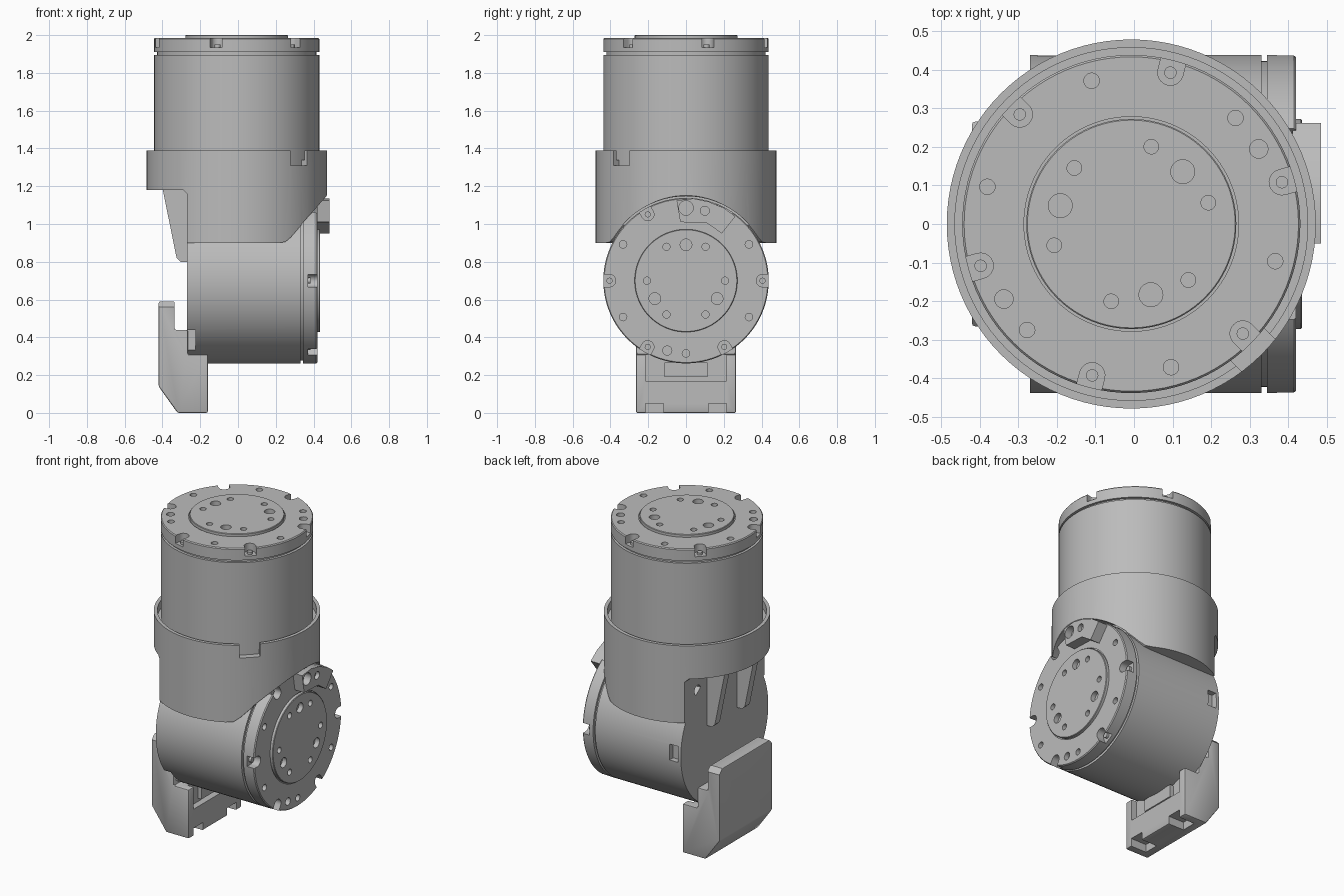
import bpy, bmesh
from math import sin, cos, pi, radians
from mathutils import Matrix, Vector

if "Cube" in bpy.data.objects:
    bpy.data.objects.remove(bpy.data.objects["Cube"])

grey = bpy.data.materials.new("machined grey")
grey.use_nodes = True
grey.diffuse_color = (0.5, 0.5, 0.5, 1)
grey.node_tree.nodes["Principled BSDF"].inputs["Base Color"].default_value = (0.5, 0.5, 0.5, 1)


def make(name, bm):
    bmesh.ops.recalc_face_normals(bm, faces=bm.faces)
    mesh = bpy.data.meshes.new(name)
    bm.to_mesh(mesh)
    bm.free()
    mesh.materials.append(grey)
    obj = bpy.data.objects.new(name, mesh)
    bpy.context.collection.objects.link(obj)
    return obj


def lathe(name, profile, segs=96):
    """Solid of revolution about z from (radius, height) pairs."""
    bm = bmesh.new()
    rings = [[bm.verts.new((r * cos(2 * pi * i / segs), r * sin(2 * pi * i / segs), z))
              for i in range(segs)] for r, z in profile]
    for a, b in zip(rings, rings[1:]):
        for i in range(segs):
            j = (i + 1) % segs
            bm.faces.new((a[i], a[j], b[j], b[i]))
    bm.faces.new(rings[0])
    bm.faces.new(rings[-1])
    return make(name, bm)


def prism(name, points, axis, lo, hi):
    """Extrude a flat outline along an axis; points hold the other two coordinates in order."""
    def put(p, d):
        c = list(p)
        c.insert("xyz".index(axis), d)
        return c
    bm = bmesh.new()
    a = [bm.verts.new(put(p, lo)) for p in points]
    b = [bm.verts.new(put(p, hi)) for p in points]
    bm.faces.new(a)
    bm.faces.new(b)
    for i in range(len(a)):
        j = (i + 1) % len(a)
        bm.faces.new((a[i], a[j], b[j], b[i]))
    return make(name, bm)


def box(name, x, y, z):
    return prism(name, [(x[0], y[0]), (x[1], y[0]), (x[1], y[1]), (x[0], y[1])], "z", *z)


def disc(name, u, v, r, axis, lo, hi, segs=20):
    ring = [(u + r * cos(2 * pi * i / segs), v + r * sin(2 * pi * i / segs)) for i in range(segs)]
    return prism(name, ring, axis, lo, hi)


def bake(obj):
    dg = bpy.context.evaluated_depsgraph_get()
    mesh = bpy.data.meshes.new_from_object(obj.evaluated_get(dg))
    obj.modifiers.clear()
    obj.data = mesh


def carve(obj, cutters, operation="DIFFERENCE"):
    for c in cutters:
        c.hide_render = True
        m = obj.modifiers.new("carve", "BOOLEAN")
        m.operation, m.solver, m.object = operation, "EXACT", c
    bake(obj)
    for c in cutters:
        bpy.data.objects.remove(c)


# Rotary joint, built once along z with its mounting face at zero
joint = lathe("upper_joint", [
    (0.438, -0.69), (0.438, -0.09), (0.422, -0.09), (0.422, -0.075), (0.438, -0.075),
    (0.438, -0.006), (0.433, 0), (0.278, 0), (0.278, -0.006), (0.272, -0.006),
    (0.272, 0.012), (0.269, 0.015)])


def hole(angle, dist, r, top, depth):
    a = radians(angle)
    return disc("hole_cutter", dist * cos(a), dist * sin(a), r, "z", top - depth, top + 0.05)


cutters = []
for k in range(6):
    turn = 60 * k
    # open-sided bolt notch on the rim
    arc = [(0.405 + 0.033 * cos(t), 0.033 * sin(t))
           for t in [pi / 2 + pi * i / 10 for i in range(11)]]
    notch = prism("notch_cutter", arc + [(0.5, -0.033), (0.5, 0.033)], "z", -0.05, 0.05)
    notch.data.transform(Matrix.Rotation(radians(turn), 4, "Z"))
    cutters.append(notch)
    cutters.append(hole(turn + 30, 0.385, 0.02, 0, 0.03))
    cutters.append(hole(turn, 0.207, 0.019, 0.015, 0.03))
for k in range(3):
    cutters.append(hole(30 + 120 * k, 0.19, 0.031, 0.015, 0.03))
for angle in (15, 195):
    cutters.append(hole(angle, 0.383, 0.024, 0, 0.03))
carve(joint, cutters)

# Bolt heads sitting in the notches
bolts = []
for k in range(6):
    a = radians(60 * k)
    bolts.append(disc("upper_bolt", 0.405 * cos(a), 0.405 * sin(a), 0.016, "z", -0.06, -0.035))

# Second joint lies along x; the first stands upright
along_x = Matrix(((0, 0, 1, 0.42), (1, 0, 0, 0), (0, 1, 0, 0.7), (0, 0, 0, 1)))
lower_place = along_x @ Matrix.Rotation(radians(60), 4, "Z")
upper_place = Matrix.Translation((-0.007, 0, 1.985)) @ Matrix.Rotation(radians(15.5), 4, "Z")
lower = None
for src in [joint] + bolts:
    twin = src.copy()
    twin.data = src.data.copy()
    twin.name = src.name.split(".")[0].replace("upper", "lower")
    bpy.context.collection.objects.link(twin)
    twin.data.transform(lower_place)
    src.data.transform(upper_place)
    lower = lower or twin

# Small pockets near the rear end of the lower joint
carve(lower, [box("pocket_cutter", (-0.25, -0.19), (0.40, 0.5), (0.66, 0.76)),
              box("pocket_cutter", (-0.3, -0.225), (-0.5, -0.24), (0.32, 0.44))])

# Collar: a cup around the upper joint, trimmed to a side outline
collar = lathe("collar", [(0.478, 0.85), (0.478, 1.39), (0.457, 1.39), (0.457, 1.34)])
collar.data.transform(Matrix.Translation((-0.007, 0, 0)))
outline = [(-0.6, 1.5), (-0.6, 1.18), (-0.29, 1.18), (-0.27, 1.16), (-0.27, 0.9), (0.21, 0.9),
           (0.25, 0.905), (0.28, 0.93), (0.47, 1.15), (0.6, 1.3), (0.6, 1.5)]
carve(collar, [prism("collar_trim", outline, "y", -0.6, 0.6)], "INTERSECT")
clearance = disc("clearance_cutter", 0, 0.7, 0.447, "x", 0.335, 0.7, 96)
slot = box("slot_cutter", (0.42, 0.6), (-0.06, 0.06), (1.31, 1.45))
slot.data.transform(Matrix.Translation((-0.007, 0, 0)) @ Matrix.Rotation(radians(-46), 4, "Z"))
carve(collar, [clearance, slot, disc("hole_cutter", 0.27, 1.06, 0.032, "x", -0.4, -0.24)])

# Two tapered ribs under the collar
for name, y in (("left_rib", -0.15), ("right_rib", 0.15)):
    prism(name, [(-0.4, 1.19), (-0.325, 0.82), (-0.305, 0.8), (-0.26, 0.8), (-0.26, 1.19)],
          "y", y - 0.025, y + 0.025)

# Cable clamp on the lower joint's face
clamp = prism("clamp_plate", [(-0.05, 1.125), (-0.03, 1.01), (0.11, 1.005), (0.19, 0.95),
                              (0.262, 1.04), (0.2, 1.085), (0.12, 1.118), (0.04, 1.135)],
              "x", 0.41, 0.485)
carve(clamp, [disc("hole_cutter", 0, 1.085, 0.038, "x", 0.44, 0.6),
              disc("hole_cutter", 0.1, 1.07, 0.024, "x", 0.46, 0.6)])

# Foot bracket with a hooked back plate
foot = prism("foot_bracket", [(-0.42, 0.59), (-0.335, 0.59), (-0.335, 0.44), (-0.265, 0.44),
                              (-0.265, 0.31), (-0.16, 0.31), (-0.16, 0), (-0.32, 0),
                              (-0.42, 0.14)], "y", -0.265, 0.265)
bevel = foot.modifiers.new("soft edges", "BEVEL")
bevel.width, bevel.segments = 0.008, 2
cuts = [box("recess_cutter", (-0.2, -0.1), (-0.215, 0.215), (0.17, 0.4))]
for s in (-1, 1):
    y = sorted((s * 0.12, s * 0.215))
    cuts.append(box("groove_cutter", (-0.27, -0.1), y, (-0.1, 0.05)))
    corner = [(s * 0.225, 0.65), (s * 0.225, 0.6), (s * 0.275, 0.55), (s * 0.35, 0.55),
              (s * 0.35, 0.65)]
    cuts.append(prism("corner_cutter", corner, "x", -0.5, -0.3))
carve(foot, cuts)
box("foot_key", (-0.21, -0.175), (-0.115, 0.115), (0.19, 0.268))

# Smooth round walls, keep machined edges crisp
bpy.ops.object.select_all(action="DESELECT")
for obj in bpy.context.scene.objects:
    if obj.type == "MESH" and obj.data.materials and obj.data.materials[0] == grey:
        obj.select_set(True)
        bpy.context.view_layer.objects.active = obj
bpy.ops.object.shade_smooth_by_angle(angle=radians(30))
